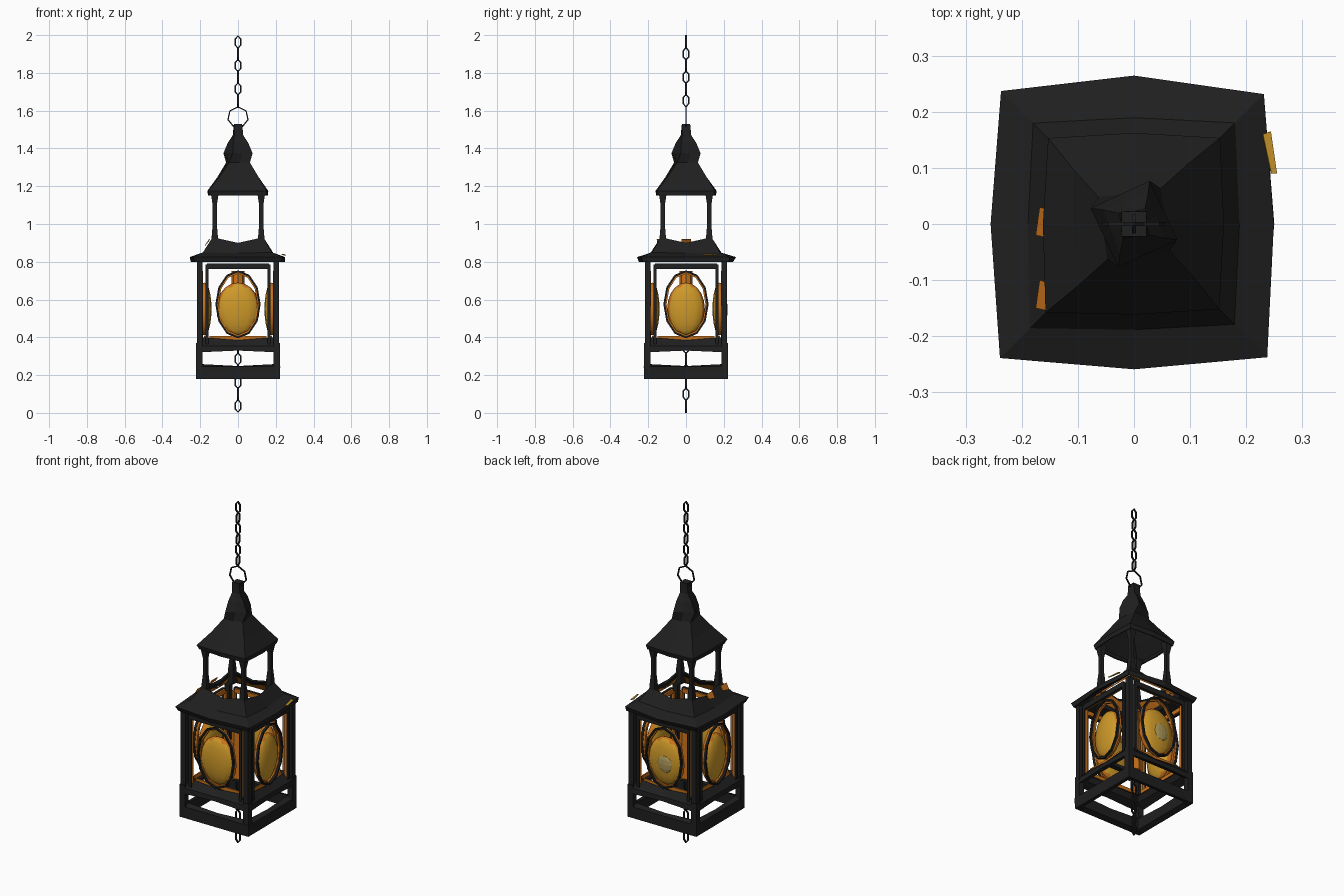
import bpy, bmesh, random
from math import pi, sin, cos, radians
from mathutils import Matrix, Vector

random.seed(4)
cube = bpy.data.objects.get("Cube")
if cube:
    bpy.data.objects.remove(cube)


def material(name, rgb):
    m = bpy.data.materials.new(name)
    m.use_nodes = True
    m.diffuse_color = (*rgb, 1)
    m.node_tree.nodes["Principled BSDF"].inputs["Base Color"].default_value = (*rgb, 1)
    return m


IRON = material("black iron", (0.014, 0.014, 0.014))
AMBER = material("amber glass", (0.62, 0.32, 0.022))
ORANGE = material("orange glass", (0.58, 0.17, 0.012))
PALE = material("pale glass", (0.42, 0.32, 0.1))


def finish(name, bm, *mats):
    bmesh.ops.recalc_face_normals(bm, faces=bm.faces)
    mesh = bpy.data.meshes.new(name)
    bm.to_mesh(mesh)
    bm.free()
    for mat in mats:
        mesh.materials.append(mat)
    obj = bpy.data.objects.new(name, mesh)
    bpy.context.collection.objects.link(obj)
    return obj


def loft(name, rings, mat, loop=False, cap=False):
    """Skin a list of point rings; loop joins the last ring to the first."""
    bm = bmesh.new()
    rows = [[bm.verts.new(p) for p in ring] for ring in rings]
    n = len(rows[0])
    pairs = list(zip(rows, rows[1:])) + ([(rows[-1], rows[0])] if loop else [])
    for a, b in pairs:
        for i in range(n):
            j = (i + 1) % n
            bm.faces.new((a[i], a[j], b[j], b[i]))
    if cap:
        bm.faces.new(rows[-1])
    return finish(name, bm, mat)


def square(half, z, sag=0.0, twist=0.0, wobble=0.0, corner=1.0):
    """Square of eight points: edge midpoints drop by sag, corners pull in."""
    pts = []
    for i in range(8):
        a = i * pi / 4 + radians(twist)
        r = half * (2 ** 0.5 * corner if i % 2 else 1)
        w = random.uniform(-wobble, wobble)
        pts.append(((r + w) * cos(a), (r + w) * sin(a), z - (0 if i % 2 else sag)))
    return pts


def shell(obj, thickness):
    mod = obj.modifiers.new("thickness", "SOLIDIFY")
    mod.thickness = thickness


def box(name, centre, size, mat, spin=0.0):
    bm = bmesh.new()
    bmesh.ops.create_cube(bm, size=1)
    m = Matrix.Rotation(spin, 4, "Z") @ Matrix.Translation(centre) @ Matrix.Diagonal((*size, 1))
    bmesh.ops.transform(bm, matrix=m, verts=bm.verts)
    return finish(name, bm, mat)


def plate(name, points, mat):
    """Thin flat patch lying on a sloping surface."""
    bm = bmesh.new()
    bm.faces.new([bm.verts.new(p) for p in points])
    shell(finish(name, bm, mat), 0.004)


def hoop(name, rx, rz, thick, centre, mat, spin=0.0, sides=6, depth=None):
    """Upright oval hoop with a square section, spun about z."""
    depth = depth or thick
    m = Matrix.Rotation(spin, 4, "Z") @ Matrix.Translation(centre)
    rings = []
    for i in range(sides):
        a = 2 * pi * i / sides + pi / 2
        section = [(0, -depth / 2), (thick, -depth / 2), (thick, depth / 2), (0, depth / 2)]
        rings.append([m @ Vector(((rx - t) * cos(a), d, (rz - t) * sin(a))) for t, d in section])
    return loft(name, rings, mat, loop=True)


# Base: lower rail and sloping upper rail
loft("base_rail", [square(0.222, 0.18), square(0.222, 0.245, 0.0, 0, 0.003),
                   square(0.19, 0.258, 0.01), square(0.19, 0.19)], IRON, loop=True)
loft("upper_rail", [square(0.222, 0.32, -0.01), square(0.22, 0.355),
                    square(0.185, 0.40, 0.015), square(0.165, 0.375), square(0.18, 0.345)],
     IRON, loop=True)

# Lower skirt roof with clipped corners, open in the middle, and its glowing lining
shell(loft("skirt_roof", [square(0.25, 0.80, 0, 0, 0, 0.91),
                          square(0.257, 0.825, 0, 0, 0.008, 0.91),
                          square(0.19, 0.85, 0.005, 0, 0.005, 0.96),
                          square(0.14, 0.93, 0.03, 0, 0, 0.96)], IRON), 0.01)
loft("skirt_lining", [square(0.162, 0.85, 0.005, 0, 0, 0.95),
                      square(0.126, 0.91, 0.03, 0, 0, 0.95)], ORANGE)
plate("amber_patch", [(0.23, 0.16, 0.842), (0.244, 0.165, 0.838),
                      (0.255, 0.09, 0.836), (0.245, 0.09, 0.84)], AMBER)
for y in (-0.13, 0.0):
    plate("orange_patch", [(-0.172, y - 0.02, 0.885), (-0.15, y - 0.025, 0.918),
                           (-0.148, y + 0.025, 0.918), (-0.165, y + 0.03, 0.895)], ORANGE)

# Upper roof running into a twisted finial
shell(loft("upper_roof", [square(0.158, 1.15, 0, 0, 0, 0.93),
                          square(0.165, 1.175, 0, 0, 0.005, 0.94),
                          square(0.108, 1.25, 0, 3, 0, 0.95), square(0.056, 1.325, 0, 8),
                          square(0.058, 1.375, 0, 25), square(0.042, 1.43, 0, 20),
                          square(0.024, 1.47, 0, 10), square(0.022, 1.53)],
           IRON, cap=True), 0.008)

# Parts repeated around the four sides
for k in range(4):
    spin = k * pi / 2
    rot = Matrix.Rotation(spin, 4, "Z")
    box("corner_block", (0.205, 0.205, 0.275), (0.034, 0.034, 0.19), IRON, spin)
    box("corner_post", (0.203, 0.203, 0.58), (0.03, 0.03, 0.44), IRON, spin)

    # Upper posts, flared at foot and head
    post = []
    for z, h in ((0.86, 0.02), (0.94, 0.016), (1.0, 0.011), (1.1, 0.011), (1.17, 0.022)):
        post.append([rot @ Vector((0.123 + a * h, 0.123 + b * h, z))
                     for a, b in ((-1, -1), (1, -1), (1, 1), (-1, 1))])
    loft("upper_post", post, IRON)

    # Window frame: iron outside, orange behind
    for s in (-1, 1):
        box("window_upright", (s * 0.163, -0.209, 0.575), (0.016, 0.01, 0.42), IRON, spin)
        box("window_edge", (s * 0.163, -0.196, 0.575), (0.014, 0.016, 0.40), ORANGE, spin)
    box("window_top_bar", (0, -0.207, 0.777), (0.33, 0.014, 0.03), IRON, spin)
    box("window_top_edge", (0, -0.195, 0.777), (0.31, 0.01, 0.024), ORANGE, spin)
    box("window_bottom_edge", (0, -0.176, 0.396), (0.30, 0.008, 0.02), ORANGE, spin)

    # Oval hoop with its orange lining
    hoop("oval_hoop", 0.12, 0.18, 0.01, (0, -0.203, 0.575), IRON, spin, 12, 0.014)
    hoop("oval_lining", 0.118, 0.177, 0.015, (0, -0.191, 0.575), ORANGE, spin, 12, 0.014)

    # Bulging glass lens with an orange rim, narrower on the two sides
    width = 0.1 if k % 2 else 0.115
    bm = bmesh.new()
    bmesh.ops.create_uvsphere(bm, u_segments=12, v_segments=10, radius=1)
    for face in bm.faces:
        c = face.calc_center_median()
        face.material_index = int(abs(c.y) < 0.35)
        face.smooth = True
    m = rot @ Matrix.Translation((0, -0.178, 0.55)) @ Matrix.Diagonal((width, 0.038, 0.14, 1))
    bmesh.ops.transform(bm, matrix=m, verts=bm.verts)
    finish("glass_lens", bm, AMBER, ORANGE)

# Pale boss on the back lens
bm = bmesh.new()
bmesh.ops.create_uvsphere(bm, u_segments=12, v_segments=6, radius=1)
m = Matrix.Translation((-0.01, 0.209, 0.545)) @ Matrix.Diagonal((0.048, 0.012, 0.052, 1))
bmesh.ops.transform(bm, matrix=m, verts=bm.verts)
finish("lens_boss", bm, PALE)

# Candle in the middle
bm = bmesh.new()
bmesh.ops.create_cone(bm, cap_ends=True, segments=8, radius1=0.04, radius2=0.034, depth=0.36,
                      matrix=Matrix.Translation((0, 0, 0.57)))
finish("candle", bm, ORANGE)
box("candle_support", (0, 0, 0.375), (0.36, 0.03, 0.02), IRON)

# Hanging ring and the two chains
hoop("hanging_ring", 0.058, 0.058, 0.007, (0, 0, 1.565), IRON, 0, 7)
for name, start in (("top_link", 1.653), ("bottom_link", 0.037)):
    for i in range(6):
        hoop(name, 0.02, 0.037, 0.008, (0, 0, start + 0.062 * i), IRON,
             (i + (name == "top_link")) % 2 * pi / 2)
